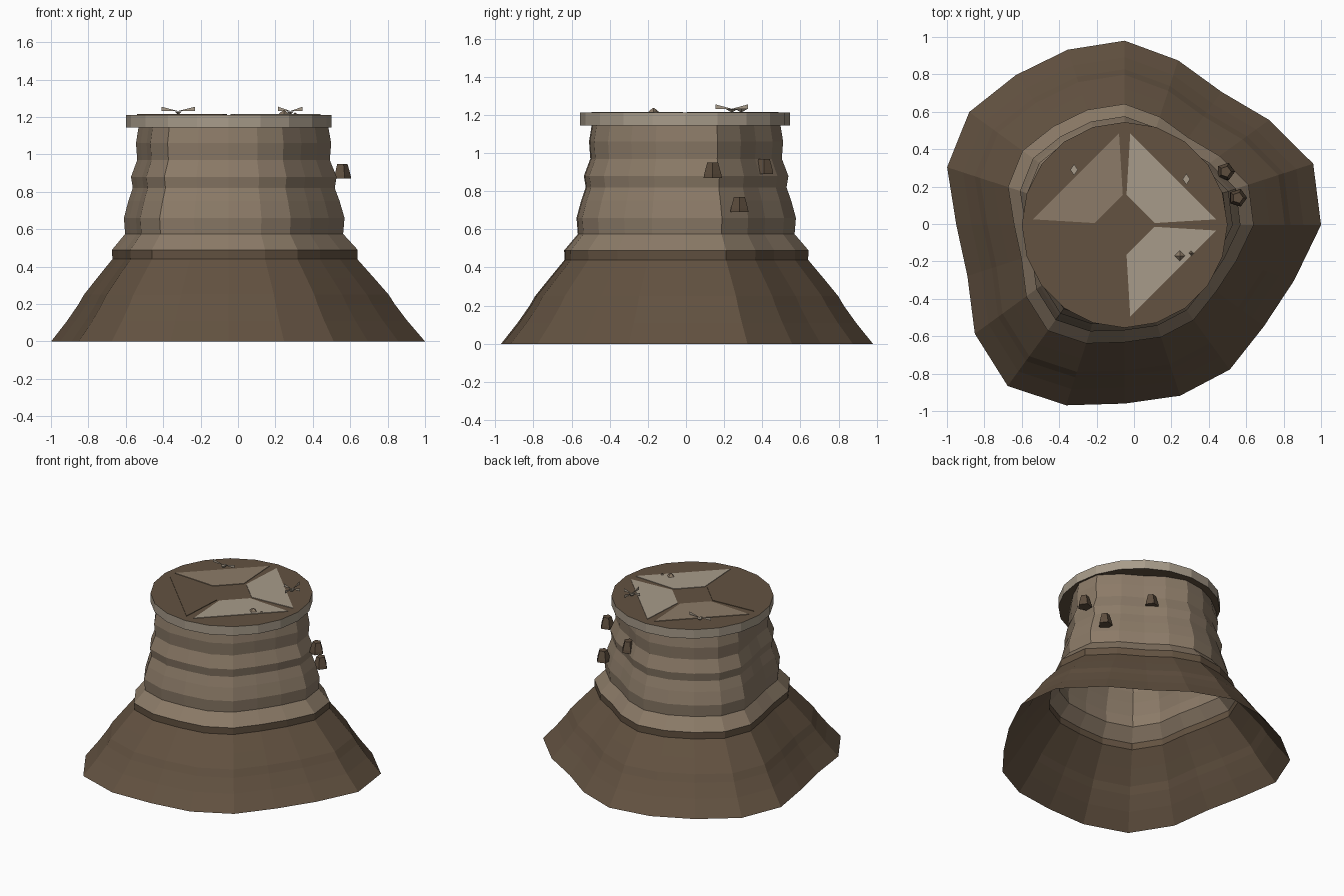
import bpy, math
from mathutils import Matrix, Vector

if "Cube" in bpy.data.objects:
    bpy.data.objects.remove(bpy.data.objects["Cube"], do_unlink=True)


def material(name, rgb):
    m = bpy.data.materials.new(name)
    m.use_nodes = True
    m.diffuse_color = (*rgb, 1)
    m.node_tree.nodes["Principled BSDF"].inputs["Base Color"].default_value = (*rgb, 1)
    return m


BROWN = material("dark brown earth", (0.125, 0.085, 0.053))
TAN = material("tan rock", (0.262, 0.198, 0.138))
PALE = material("pale stone", (0.39, 0.33, 0.255))
ROCK = material("deep brown rock", (0.11, 0.075, 0.048))
CX, CY = -0.05, -0.005


def make(name, verts, faces, mats, rule=None):
    mesh = bpy.data.meshes.new(name)
    mesh.from_pydata([tuple(v) for v in verts], [], faces)
    for m in mats:
        mesh.materials.append(m)
    if rule:
        for p in mesh.polygons:
            p.material_index = rule(p)
    ob = bpy.data.objects.new(name, mesh)
    bpy.context.collection.objects.link(ob)
    return ob


def loft(name, rings, mats, rule=None, bottom=False, top=False):
    """Skin a stack of rings, each listed counter-clockwise."""
    n = len(rings[0])
    verts = [v for r in rings for v in r]
    faces = [(i * n + j, i * n + (j + 1) % n, (i + 1) * n + (j + 1) % n, (i + 1) * n + j)
             for i in range(len(rings) - 1) for j in range(n)]
    if bottom:
        faces.append(tuple(reversed(range(n))))
    if top:
        faces.append(tuple(range(len(verts) - n, len(verts))))
    return make(name, verts, faces, mats, rule)


def ring(radii, z, cx=CX, cy=CY):
    n = len(radii)
    return [(cx + r * math.cos(math.tau * j / n), cy + r * math.sin(math.tau * j / n), z)
            for j, r in enumerate(radii)]


# Hollow mound: an uneven outline scaled by a stepped profile of (height, scale)
outline = [1.05, 1.06, .955, .88, .925, .985, .985, .99, 1.027, .998,
           .90, .884, .99, 1.064, 1.014, .955, .96, .956, .921, .954]
profile = [(0, 1), (.11, .91), (.2, .845), (.25, .815), (.34, .74), (.44, .655), (.49, .657),
           (.575, .583), (.66, .59), (.75, .565), (.82, .54), (.88, .55),
           (.97, .515), (1.06, .522), (1.15, .507)]
loft("mound_body", [ring([r * s for r in outline], z) for z, s in profile],
     [BROWN, TAN], lambda p: int(p.center.z > 0.49))

# Round slab on top: pale rim, brown upper and lower faces
loft("top_slab", [ring([.55] * 20, 1.145), ring([.55] * 20, 1.212)],
     [PALE, BROWN], lambda p: int(abs(p.normal.z) > 0.5), bottom=True, top=True)

# Four thin inlaid panels around a central diamond
corner = [(.03, .49), (.01, .16), (.16, .01), (.49, .03)]
for name, turn, mat in (("back_left", 0, PALE), ("back_right", 1, TAN),
                        ("front_right", 2, BROWN), ("front_left", 3, PALE)):
    rot = Matrix.Rotation(turn * math.pi / 2, 3, 'Z')
    flat = [rot @ Vector((x, y, 0)) + Vector((CX, CY, 0)) for x, y in corner]
    loft("panel_" + name, [[v + Vector((0, 0, z)) for v in flat] for z in (1.211, 1.216)],
         [mat], top=True)

# Small chipped rocks on the wall
for i, (x, y, z) in enumerate([(.555, .14, .87), (.49, .28, .69), (.19, .41, .89)]):
    loft(f"wall_rock_{i + 1}", [ring([.05] * 5, z, x, y), ring([.047] * 5, z + .02, x, y),
                                ring([.03] * 5, z + .08, x, y)],
         [ROCK], bottom=True, top=True)


# Dry sprigs: upright bow-tie blades over a tiny diamond leaf
def sprig(name, x, y, spans):
    verts, faces = [], []
    for angle, half in spans:
        d = Vector((math.cos(angle), math.sin(angle), 0))
        for side in (-1, 1):
            k = len(verts)
            end = Vector((x, y, 0)) + d * half * side
            verts += [(x, y, 1.232), (end.x, end.y, 1.232), (end.x, end.y, 1.255)]
            faces.append((k, k + 1, k + 2))
    k = len(verts)
    verts += [(x - .02, y, 1.23), (x, y - .03, 1.23), (x + .02, y, 1.23),
              (x, y + .03, 1.23), (x, y, 1.212)]
    faces += [(k, k + 1, k + 2, k + 3)] + [(k + (j + 1) % 4, k + j, k + 4) for j in range(4)]
    make(name, verts, faces, [PALE])


sprig("sprig_right", -.32, .29, [(0, .09)])
sprig("sprig_left", .28, .24, [(0, .065), (math.pi / 2, .085)])

# Pebbles lying on the slab
for name, x, y, r in (("pebble_large", .245, -.17, .033), ("pebble_small", .305, -.155, .016)):
    loft(name, [ring([r] * 4, 1.212, x, y), ring([r * .1] * 4, 1.212 + r * .75, x, y)],
         [TAN], top=True)
